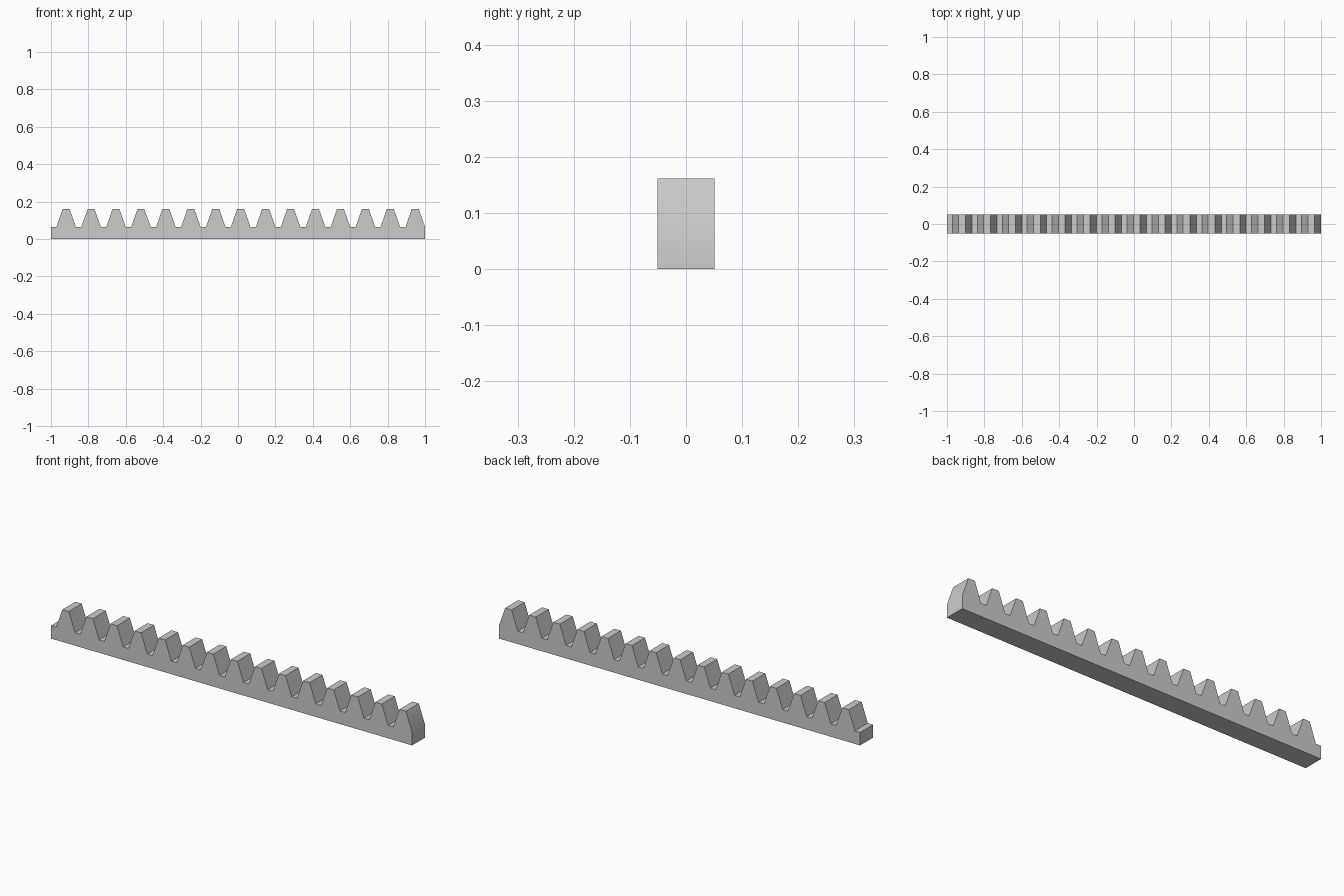
import bpy
import bmesh

cube = bpy.data.objects.get("Cube")
if cube:
    bpy.data.objects.remove(cube, do_unlink=True)

TEETH = 15
PITCH = 2 / TEETH
ROOT, TIP = 0.065, 0.162
HALF_DEPTH = 0.051

# Plain grey metal
grey = bpy.data.materials.new("grey_metal")
grey.use_nodes = True
colour = (0.6, 0.6, 0.6, 1)
grey.diffuse_color = colour
grey.node_tree.nodes["Principled BSDF"].inputs["Base Color"].default_value = colour

# Side profile: flat bottom, then each tooth as gap, rise, tip and fall
profile = [(1, 0), (-1, 0), (-1, ROOT)]
for i in range(TEETH):
    x = -1 + i * PITCH
    profile += [(x + 0.029, ROOT), (x + 0.063, TIP),
                (x + 0.099, TIP), (x + PITCH, ROOT)]

# Extrude the profile through the depth of the bar
bm = bmesh.new()
side = bm.faces.new([bm.verts.new((x, -HALF_DEPTH, z)) for x, z in profile])
result = bmesh.ops.extrude_face_region(bm, geom=[side], use_keep_orig=True)
back = [v for v in result["geom"] if isinstance(v, bmesh.types.BMVert)]
bmesh.ops.translate(bm, verts=back, vec=(0, 2 * HALF_DEPTH, 0))
bmesh.ops.recalc_face_normals(bm, faces=bm.faces)

mesh = bpy.data.meshes.new("gear_rack")
bm.to_mesh(mesh)
bm.free()
mesh.materials.append(grey)
rack = bpy.data.objects.new("gear_rack", mesh)
bpy.context.collection.objects.link(rack)

# Soften only the shallow bend on the end face
bpy.context.view_layer.objects.active = rack
rack.select_set(True)
bpy.ops.object.shade_smooth_by_angle()
